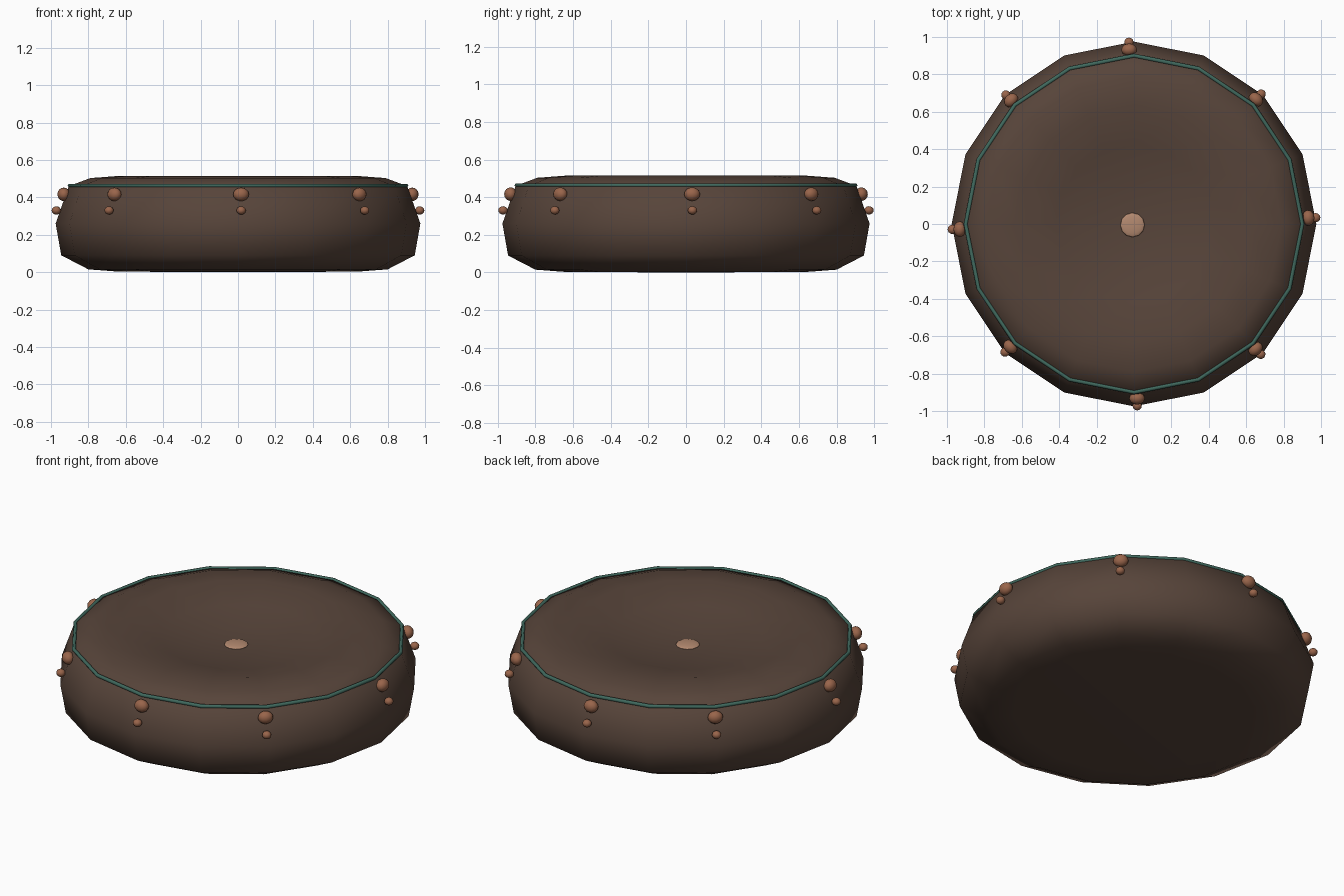
import bpy, bmesh, math

if "Cube" in bpy.data.objects:
    bpy.data.objects.remove(bpy.data.objects["Cube"])

SIDES = 16


def material(name, rgb):
    m = bpy.data.materials.new(name)
    m.diffuse_color = (*rgb, 1)
    m.use_nodes = True
    m.node_tree.nodes["Principled BSDF"].inputs["Base Color"].default_value = m.diffuse_color
    return m


def finish(bm, name, mat):
    bmesh.ops.recalc_face_normals(bm, faces=bm.faces[:])
    for f in bm.faces:
        f.smooth = True
    me = bpy.data.meshes.new(name)
    bm.to_mesh(me)
    bm.free()
    me.materials.append(mat)
    ob = bpy.data.objects.new(name, me)
    bpy.context.collection.objects.link(ob)
    return ob


def lathe(name, profile, mat, closed=False):
    bm = bmesh.new()
    vs = [bm.verts.new((r, 0, z)) for r, z in profile]
    pairs = list(zip(vs, vs[1:] + vs[:1])) if closed else list(zip(vs, vs[1:]))
    es = [bm.edges.new(p) for p in pairs]
    bmesh.ops.spin(bm, geom=vs + es, cent=(0, 0, 0), axis=(0, 0, 1),
                   angle=math.tau, steps=SIDES, use_merge=False)
    bmesh.ops.remove_doubles(bm, verts=bm.verts[:], dist=1e-4)
    return finish(bm, name, mat)


def bead(name, loc, size, mat, turn=0):
    bm = bmesh.new()
    bmesh.ops.create_uvsphere(bm, u_segments=12, v_segments=8, radius=1)
    ob = finish(bm, name, mat)
    ob.location, ob.scale = loc, size
    ob.rotation_euler.z = turn
    return ob


brown = material("dark_brown", (0.095, 0.058, 0.042))
copper = material("copper", (0.32, 0.13, 0.07))
tan = material("tan", (0.45, 0.25, 0.16))
teal = material("teal", (0.05, 0.14, 0.11))

# cushion-like body with a dished top
lathe("body", [(0, 0), (0.64, 0.003), (0.8, 0.015), (0.945, 0.09), (0.975, 0.26),
               (0.905, 0.46), (0.79, 0.503), (0.63, 0.515), (0.42, 0.465),
               (0.2, 0.428), (0, 0.42)], brown)

# thin trim ring round the rim
lathe("trim_ring", [(0.9 + 0.011 * math.cos(a), 0.463 + 0.011 * math.sin(a))
                    for a in (i * math.tau / 6 for i in range(6))], teal, closed=True)

# flat button in the middle of the dish
bead("centre_button", (-0.008, -0.005, 0.423), (0.065, 0.065, 0.012), tan)

# pairs of studs round the side, slightly uneven
for i, deg in enumerate((2, 45.6, 91.6, 134.8, 181.7, 224.8, 271, 314.2)):
    a = math.radians(deg)
    c, s = math.cos(a), math.sin(a)
    bead(f"large_stud_{i}", (0.932 * c, 0.932 * s, 0.416), (0.034, 0.042, 0.036), copper, a)
    bead(f"small_stud_{i}", (0.972 * c, 0.972 * s, 0.33), (0.025, 0.025, 0.022), copper, a)
